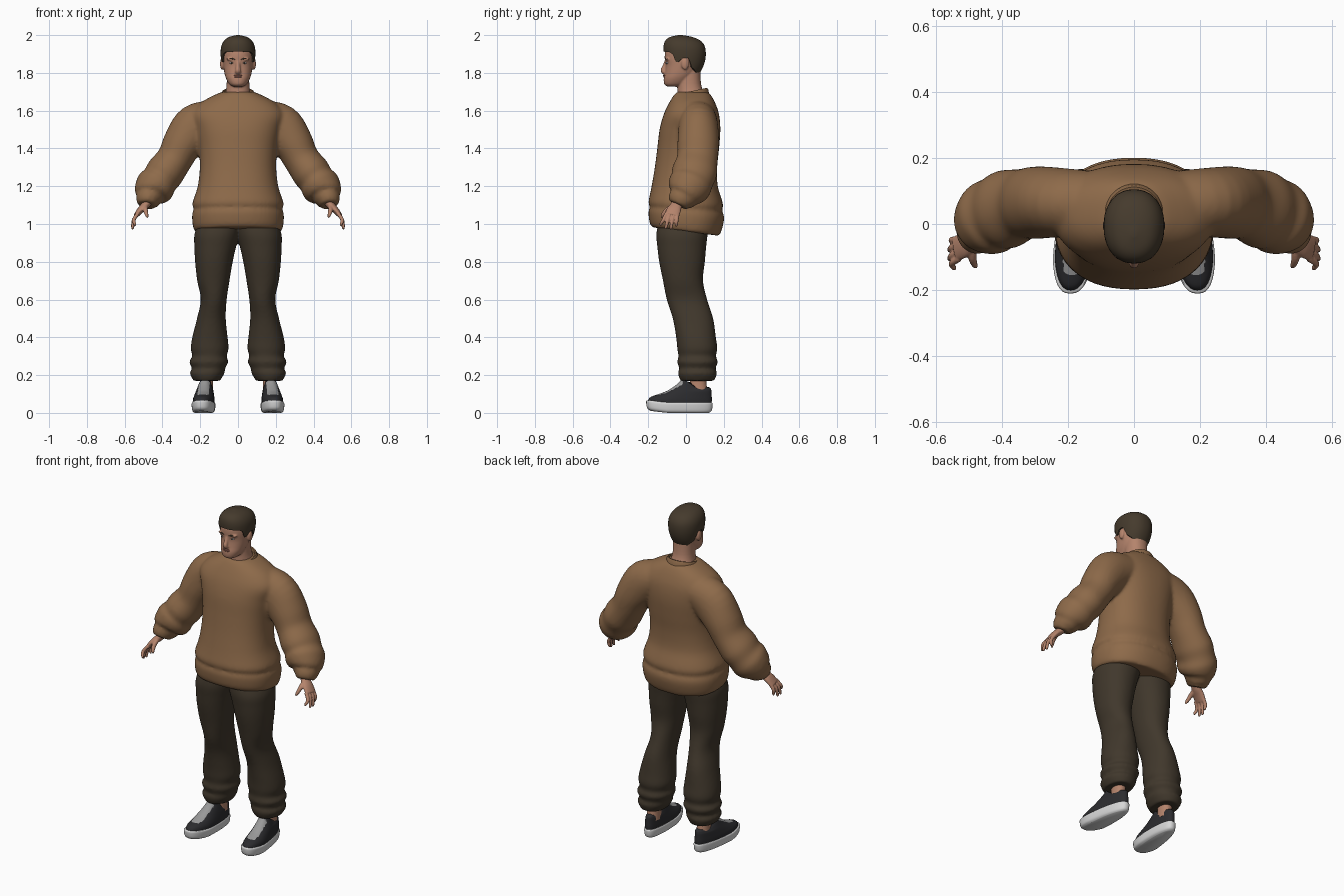
import bpy, bmesh, math
from mathutils import Vector, Matrix

cube = bpy.data.objects.get("Cube")
if cube:
    bpy.data.objects.remove(cube, do_unlink=True)


def material(name, r, g, b):
    m = bpy.data.materials.new(name)
    m.use_nodes = True
    m.diffuse_color = (r, g, b, 1)
    m.node_tree.nodes["Principled BSDF"].inputs["Base Color"].default_value = (r, g, b, 1)
    return m


SKIN = material("skin", .46, .23, .15)
HAIR = material("dark brown hair", .06, .043, .026)
WOOL = material("brown wool", .27, .145, .068)
CLOTH = material("dark olive cloth", .052, .039, .025)
BLACK = material("black canvas", .025, .025, .028)
WHITE = material("white rubber", .68, .68, .68)
GREY = material("grey laces", .32, .32, .32)
LIP = material("lips", .36, .15, .11)


def smooth_rows(rows, n=4):
    """Catmull-Rom interpolation of number rows."""
    out = []
    for i in range(len(rows) - 1):
        quad = [rows[max(0, min(len(rows) - 1, i + k))] for k in (-1, 0, 1, 2)]
        for j in range(n):
            t = j / n
            out.append([b + .5 * t * (c - a + t * (2 * a - 5 * b + 4 * c - d + t * (3 * (b - c) + d - a)))
                        for a, b, c, d in zip(*quad)])
    return out + [list(rows[-1])]


def rounded(angle, power):
    c, s = math.cos(angle), math.sin(angle)
    return (math.copysign(abs(c) ** (2 / power), c), math.copysign(abs(s) ** (2 / power), s))


def bridge(bm, rings, caps=(True, True)):
    loops = [[bm.verts.new(p) for p in ring] for ring in rings]
    for a, b in zip(loops, loops[1:]):
        for i in range(len(a)):
            j = (i + 1) % len(a)
            bm.faces.new((a[i], a[j], b[j], b[i]))
    if caps[0]:
        bm.faces.new(loops[0])
    if caps[1]:
        bm.faces.new(loops[-1])


def stack(bm, rows, side=1, power=2.2, count=40):
    """Level rings given as z, x from, x to, y front, y back."""
    rings = []
    for z, x0, x1, y0, y1 in smooth_rows(rows):
        ring = []
        for i in range(count):
            c, s = rounded(math.tau * i / count, power)
            ring.append((side * ((x0 + x1) + (x1 - x0) * c) / 2, ((y0 + y1) + (y1 - y0) * s) / 2, z))
        rings.append(ring)
    bridge(bm, rings)


def tube(bm, rows, side=1, count=24):
    """Rings along a path given as x, y, z, thickness radius, radius along y."""
    rows = smooth_rows(rows)
    pts = [Vector((side * r[0], r[1], r[2])) for r in rows]
    rings = []
    for i, p in enumerate(pts):
        t = (pts[min(i + 1, len(pts) - 1)] - pts[max(i - 1, 0)]).normalized()
        v = Vector((0, 1, 0))
        v = (v - t * v.dot(t)).normalized()
        u = t.cross(v)
        rings.append([p + u * rows[i][3] * math.cos(math.tau * k / count)
                      + v * rows[i][4] * math.sin(math.tau * k / count) for k in range(count)])
    bridge(bm, rings)


def ball(bm, at, size):
    m = Matrix.Translation(at) @ Matrix.Diagonal((*size, 1))
    bmesh.ops.create_uvsphere(bm, u_segments=20, v_segments=12, radius=1, matrix=m)


def finish(name, bm, *mats, voxel=0, relax=4):
    bmesh.ops.recalc_face_normals(bm, faces=bm.faces)
    mesh = bpy.data.meshes.new(name)
    bm.to_mesh(mesh)
    bm.free()
    ob = bpy.data.objects.new(name, mesh)
    bpy.context.collection.objects.link(ob)
    for m in mats:
        mesh.materials.append(m)
    bpy.ops.object.select_all(action='DESELECT')
    ob.select_set(True)
    bpy.context.view_layer.objects.active = ob
    bpy.ops.object.shade_smooth_by_angle(angle=math.radians(50))
    if voxel:
        fuse = ob.modifiers.new("fuse", 'REMESH')
        fuse.mode = 'VOXEL'
        fuse.voxel_size = voxel
        fuse.use_smooth_shade = True
        soft = ob.modifiers.new("soften", 'SMOOTH')
        soft.iterations = relax
    return ob


# Sweater: body and both sleeves fused together
bm = bmesh.new()
body = [(.96, .228, -.18, .175), (.985, .238, -.192, .188), (1.03, .243, -.198, .2), (1.06, .241, -.198, .2),
        (1.08, .233, -.19, .19), (1.11, .241, -.199, .196), (1.2, .213, -.182, .168), (1.3, .202, -.165, .165),
        (1.4, .207, -.152, .175), (1.5, .225, -.14, .182), (1.58, .245, -.118, .175), (1.64, .2, -.09, .155),
        (1.685, .12, -.062, .13), (1.7, .08, -.045, .11)]
stack(bm, [(z, -x, x, y0, y1) for z, x, y0, y1 in body], power=2.3, count=56)
for v in bm.verts:
    v.co.z -= .1 * v.co.y * max(0, (1.15 - v.co.z) / .15)
sleeve = [(.12, .06, 1.56, .1, .1), (.22, .065, 1.515, .122, .105), (.29, .065, 1.43, .107, .11),
          (.335, .06, 1.345, .095, .108), (.385, .045, 1.275, .102, .12), (.415, .033, 1.232, .097, .113),
          (.438, .018, 1.2, .106, .116), (.462, -.002, 1.165, .092, .1), (.47, -.015, 1.143, .07, .078),
          (.478, -.028, 1.128, .064, .07), (.483, -.042, 1.1, .048, .053)]
for side in (-1, 1):
    tube(bm, sleeve, side, 32)
finish("sweater", bm, WOOL, voxel=.01, relax=6)

# Collar ribbing, tipped forward
bm = bmesh.new()
ring = []
for i in range(48):
    c, s = rounded(math.tau * i / 48, 2)
    ring.append([(c * (.08 + r), .032 + s * (.078 + r), 1.698 + .017 * s + h)
                 for r, h in ((.012, -.025), (.008, -.004), (.002, .006), (-.005, .004), (-.007, -.02))])
bridge(bm, list(zip(*ring)), (False, False))
finish("collar", bm, WOOL)

# Trousers: two legs meeting at the hips
bm = bmesh.new()
leg = [(.17, .095, .235, -.03, .15), (.21, .072, .255, -.043, .164), (.235, .068, .243, -.036, .156),
       (.27, .052, .258, -.046, .169), (.3, .06, .242, -.04, .158), (.34, .05, .25, -.046, .166),
       (.4, .055, .242, -.052, .158), (.5, .065, .217, -.07, .144), (.6, .06, .197, -.102, .112),
       (.7, .045, .216, -.122, .09), (.8, .028, .227, -.142, .1), (.88, .01, .231, -.152, .107),
       (.95, -.01, .23, -.157, .115), (1.03, -.03, .2, -.14, .12)]
for side in (-1, 1):
    stack(bm, leg, side, 2.15)
finish("trousers", bm, CLOTH, voxel=.009)


def shape_shoe(bm, side):
    """Narrow the heel, turn the toe out and lift it, dip the ankle opening."""
    for v in bm.verts:
        x, y, z = abs(v.co.x), v.co.y, v.co.z
        x = .176 + (x - .176) * (1 - .22 * max(0, min(1, (y + .1) / .2))) - .08 * y
        z += .012 * max(0, (-y - .1) / .1)
        if y > .0 and z > .115:
            z = .115 + (z - .115) * (1 - .65 * min(1, y / .05))
        v.co = (side * x, y, z)


for side, label in ((-1, "right"), (1, "left")):
    # Shoe sole
    bm = bmesh.new()
    stack(bm, [(0, .13, .224, -.185, .12), (.012, .116, .236, -.205, .136), (.045, .112, .24, -.211, .141),
               (.054, .116, .236, -.207, .137)], side, 2.5)
    shape_shoe(bm, side)
    finish(label + "_sole", bm, WHITE)
    # Shoe upper with a laced panel over the instep
    bm = bmesh.new()
    stack(bm, [(.045, .117, .235, -.204, .135), (.07, .117, .235, -.192, .137), (.09, .12, .232, -.155, .136),
               (.11, .124, .228, -.112, .135), (.13, .128, .222, -.078, .134), (.15, .132, .216, -.05, .132),
               (.172, .138, .208, -.026, .125)], side, 2.3, 56)
    shape_shoe(bm, side)
    bm.normal_update()
    for f in bm.faces:
        c = f.calc_center_median()
        f.material_index = int(abs(abs(c.x) - .176 + .08 * c.y) < .029 and -.15 < c.y < -.02 and c.z > .085)
    finish(label + "_shoe", bm, BLACK, GREY)
    # Ankle
    bm = bmesh.new()
    stack(bm, [(.1, .13, .205, .015, .118), (.16, .132, .2, .02, .108), (.25, .13, .2, .02, .11)], side)
    finish(label + "_ankle", bm, SKIN)

    # Hand: wrist, palm, four fingers and thumb
    bm = bmesh.new()
    tube(bm, [(.46, -.03, 1.15, .026, .03), (.485, -.048, 1.105, .022, .03), (.515, -.064, 1.075, .018, .038),
              (.54, -.075, 1.045, .013, .039)], side)
    for y, tip_y, tip_x, tip_z in ((-.105, -.134, .546, .99), (-.085, -.107, .558, .973),
                                   (-.064, -.08, .558, .971), (-.045, -.052, .55, .985)):
        tube(bm, [(.53, y, 1.055, .01, .01), (.552, (y + tip_y) / 2, 1.022, .01, .01),
                  (tip_x, tip_y * .97 + y * .03, tip_z + .01, .008, .008), (tip_x - .003, tip_y, tip_z, .004, .004)],
             side, 12)
    tube(bm, [(.49, -.065, 1.095, .014, .014), (.49, -.1, 1.075, .013, .013), (.484, -.122, 1.05, .01, .01),
              (.478, -.131, 1.034, .005, .005)], side, 12)
    finish(label + "_hand", bm, SKIN, voxel=.004, relax=3)

# Head, neck, nose and ears fused together
bm = bmesh.new()
skull = [(1.727, .025, -.098, -.04), (1.74, .046, -.115, 0), (1.77, .063, -.118, .03), (1.8, .072, -.112, .055),
         (1.84, .078, -.108, .075), (1.88, .081, -.113, .09), (1.92, .08, -.108, .092), (1.96, .066, -.085, .07),
         (1.98, .035, -.05, .035)]
stack(bm, [(z, -x, x, y0, y1) for z, x, y0, y1 in skull])
stack(bm, [(1.64, -.085, .085, -.04, .11), (1.69, -.068, .068, -.045, .095), (1.74, -.06, .06, -.045, .08),
           (1.82, -.06, .06, -.045, .075)])
tube(bm, [(0, -.102, 1.868, .009, .009), (0, -.115, 1.835, .011, .01), (0, -.122, 1.815, .014, .013),
          (0, -.115, 1.803, .016, .012), (0, -.105, 1.798, .01, .008)], count=16)
for side in (-1, 1):
    ball(bm, (side * .085, -.005, 1.848), (.01, .02, .032))
    ball(bm, (side * .036, -.097, 1.873), (.026, .012, .008))
finish("head", bm, SKIN, voxel=.005, relax=3)

# Lips
bm = bmesh.new()
for z in (1.786, 1.779):
    ball(bm, (0, -.114, z), (.022, .007, .0045))
finish("lips", bm, LIP)

# Eyes and brows
for side, label in ((-1, "right"), (1, "left")):
    bm = bmesh.new()
    ball(bm, (side * .033, -.099, 1.853), (.012, .007, .0055))
    finish(label + "_eye", bm, WHITE)
    bm = bmesh.new()
    ball(bm, (side * .033, -.103, 1.853), (.005, .005, .005))
    finish(label + "_iris", bm, HAIR)
    bm = bmesh.new()
    tube(bm, [(.016, -.109, 1.871, .002, .003), (.036, -.107, 1.876, .0035, .004), (.056, -.094, 1.871, .002, .003)],
         side, 10)
    finish(label + "_brow", bm, HAIR)

# Hair cap whose lower edge follows the hairline
crown = smooth_rows([(1.78, .062, -.1, .06), (1.82, .08, -.112, .085), (1.86, .088, -.116, .1),
                     (1.9, .092, -.118, .105), (1.94, .089, -.119, .1), (1.97, .074, -.11, .078),
                     (1.99, .048, -.085, .035), (2, .008, -.04, -.02)])
edge = [(0, 1.913), (45, 1.91), (58, 1.898), (66, 1.858), (76, 1.858), (84, 1.88), (98, 1.88), (112, 1.83),
        (140, 1.8), (180, 1.79)]


def lookup(rows, key):
    for a, b in zip(rows, rows[1:]):
        if key <= b[0]:
            t = (key - a[0]) / (b[0] - a[0])
            return [p + (q - p) * t for p, q in zip(a, b)]
    return rows[-1]


bm = bmesh.new()
rings = []
for level in range(-1, 17):
    ring = []
    for i in range(96):
        angle = math.tau * i / 96
        low = lookup(edge, 180 - abs(180 - math.degrees(angle)))[1]
        z = low + (2 - low) * math.sin(max(0, level) / 16 * math.pi / 2)
        _, w, y0, y1 = lookup(crown, z)
        c, s = rounded(angle - math.pi / 2, 2.2)
        k = .84 if level < 0 else 1
        ring.append((c * w * k, (y0 + y1) / 2 + s * (y1 - y0) / 2 * k, z))
    rings.append(ring)
bridge(bm, rings, (False, True))
finish("hair", bm, HAIR)
